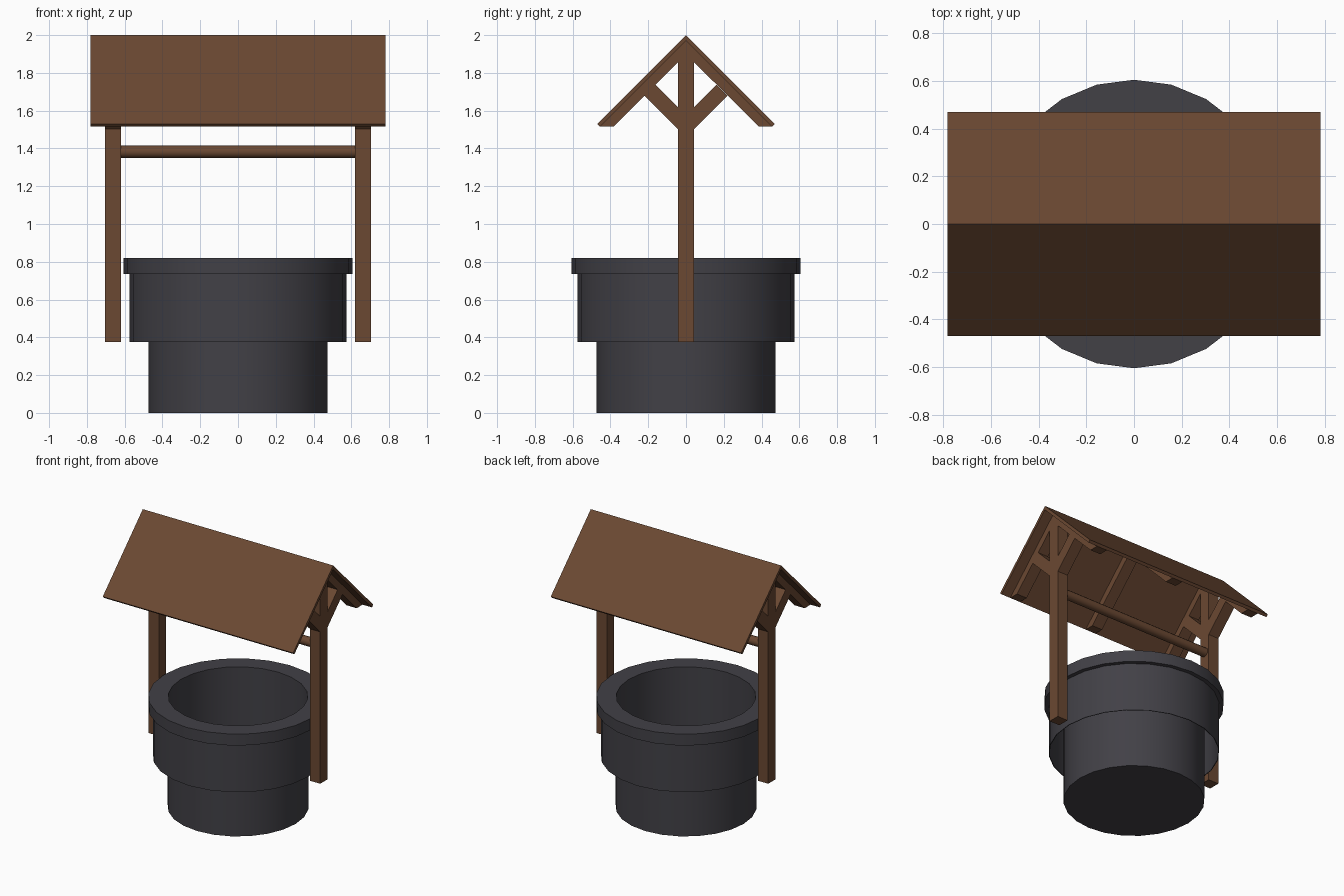
import bpy, bmesh, math

if "Cube" in bpy.data.objects:
    bpy.data.objects.remove(bpy.data.objects["Cube"])


def material(name, rgb):
    m = bpy.data.materials.new(name)
    m.diffuse_color = (*rgb, 1)
    m.use_nodes = True
    m.node_tree.nodes["Principled BSDF"].inputs["Base Color"].default_value = m.diffuse_color
    return m


STONE = material("dark stone", (0.054, 0.052, 0.062))
WOOD = material("brown wood", (0.145, 0.065, 0.032))


def finish(name, bm, mat, smooth=False):
    me = bpy.data.meshes.new(name)
    bm.to_mesh(me)
    bm.free()
    me.materials.append(mat)
    ob = bpy.data.objects.new(name, me)
    bpy.context.collection.objects.link(ob)
    if smooth:
        bpy.ops.object.select_all(action='DESELECT')
        ob.select_set(True)
        bpy.context.view_layer.objects.active = ob
        bpy.ops.object.shade_smooth_by_angle(angle=math.radians(40))
    return ob


def prism(name, profile, x0, x1):
    """Extrude a y-z outline along x."""
    bm = bmesh.new()
    f = bm.faces.new([bm.verts.new((x0, y, z)) for y, z in profile])
    r = bmesh.ops.extrude_face_region(bm, geom=[f])
    for v in r["geom"]:
        if isinstance(v, bmesh.types.BMVert):
            v.co.x = x1
    bmesh.ops.recalc_face_normals(bm, faces=bm.faces[:])
    return finish(name, bm, WOOD)


def lathe(name, profile, sides, mat):
    """Spin an r-z outline around z."""
    bm = bmesh.new()
    rings = []
    for r, z in profile:
        rings.append([bm.verts.new((r * math.cos(a), r * math.sin(a), z))
                      for a in (2 * math.pi * i / sides for i in range(sides))])
    for lo, hi in zip(rings, rings[1:]):
        for i in range(sides):
            j = (i + 1) % sides
            bm.faces.new((lo[i], lo[j], hi[j], hi[i]))
    bmesh.ops.remove_doubles(bm, verts=bm.verts[:], dist=1e-5)
    bmesh.ops.recalc_face_normals(bm, faces=bm.faces[:])
    return finish(name, bm, mat, True)


def mirrored(profile, s):
    return [(s * y, z) for y, z in profile]


# Stone well: sunken shaft, open-bottomed outer wall and overhanging rim
lathe("stone_well", [(0, 0), (0.475, 0), (0.475, 0.735), (0.57, 0.735),
                     (0.57, 0.375), (0.575, 0.375), (0.575, 0.735),
                     (0.605, 0.735), (0.605, 0.82), (0.47, 0.82),
                     (0.47, 0.735), (0.47, 0.01), (0, 0.01)], 24, STONE)

H = 0.0425   # half the timber width
PX = 0.6625  # post position

# Posts with pointed tops
for side, x in (("left", -PX), ("right", PX)):
    prism(side + "_post", [(-H, 0.375), (H, 0.375), (H, 1.9 - H), (0, 1.9),
                           (-H, 1.9 - H)], x - H, x + H)

# Roof panels, rafters and braces on both slopes
for slope, s in (("front", -1), ("back", 1)):
    prism(slope + "_roof_panel", mirrored(
        [(0, 2.0), (0.47, 1.53), (0.455, 1.515), (0, 1.97)], s), -0.782, 0.782)
    for x in (-PX, 0, PX):
        prism(slope + "_rafter", mirrored(
            [(0, 1.97), (0.455, 1.515), (0.385, 1.515), (0, 1.9)], s), x - H, x + H)
    for x in (-PX, PX):
        prism(slope + "_brace", mirrored(
            [(H, 1.46 + H), (0.22, 1.68), (0.1625, 1.7375), (H, 1.575 + H)], s),
            x - H, x + H)

# Round winding bar between the posts
bar = lathe("winding_bar", [(0, -0.63), (0.033, -0.63), (0.033, 0.63), (0, 0.63)], 12, WOOD)
bar.rotation_euler = (0, math.pi / 2, 0)
bar.location = (0, 0, 1.382)
